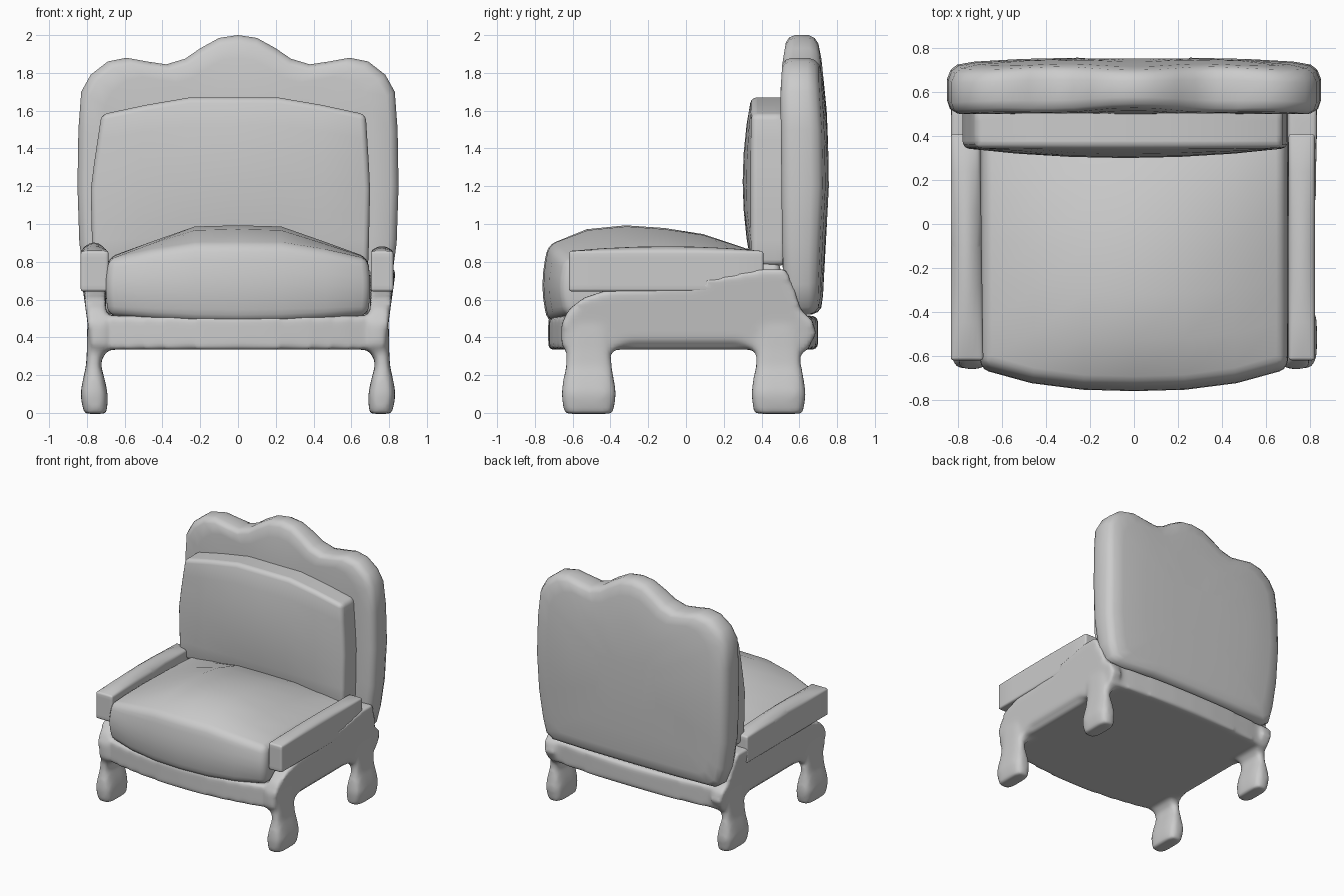
import bpy, bmesh, math
from mathutils import Vector

if "Cube" in bpy.data.objects:
    bpy.data.objects.remove(bpy.data.objects["Cube"])


def interp(pts, t):
    """Piecewise linear lookup in a list of (t, value)."""
    if t <= pts[0][0]:
        return pts[0][1]
    for (a, va), (b, vb) in zip(pts, pts[1:]):
        if t <= b:
            return va + (vb - va) * (t - a) / (b - a)
    return pts[-1][1]


def loft(bm, rings):
    """Skin equal-length rings of points and cap both ends."""
    vs = [[bm.verts.new(p) for p in r] for r in rings]
    n = len(vs[0])
    for a, b in zip(vs, vs[1:]):
        for i in range(n):
            bm.faces.new((a[i], a[(i + 1) % n], b[(i + 1) % n], b[i]))
    bm.faces.new(vs[0])
    bm.faces.new(vs[-1])


def soft_box(shape, cuts):
    """New bmesh: subdivided cube whose (u, v, w) in -1..1 is mapped by shape()."""
    bm = bmesh.new()
    bmesh.ops.create_cube(bm, size=2)
    bmesh.ops.subdivide_edges(bm, edges=bm.edges[:], cuts=cuts, use_grid_fill=True)
    for v in bm.verts:
        v.co = Vector(shape(*v.co))
    return bm


def finish(name, bm, bevel=0.0):
    bmesh.ops.recalc_face_normals(bm, faces=bm.faces[:])
    me = bpy.data.meshes.new(name)
    bm.to_mesh(me)
    bm.free()
    ob = bpy.data.objects.new(name, me)
    bpy.context.collection.objects.link(ob)
    for p in me.polygons:
        p.use_smooth = True
    if bevel:
        m = ob.modifiers.new('bevel', 'BEVEL')
        m.width, m.segments = bevel, 3
        m.limit_method, m.angle_limit = 'ANGLE', math.radians(45)
    return ob


# Frame: bowed seat rail, side panels and four shaped legs, blended together
def rail(u, v, w):
    front, back = -0.73 + 0.10 * u * u, 0.70 - 0.05 * u * u
    return 0.75 * u, front + (back - front) * (v + 1) / 2, 0.425 + 0.09 * w


panel = [(-0.66, 0.36), (-0.66, 0.47), (-0.62, 0.55), (-0.54, 0.61), (-0.42, 0.65),
         (0.0, 0.68), (0.38, 0.76), (0.53, 0.76), (0.57, 0.67), (0.61, 0.54), (0.67, 0.49),
         (0.69, 0.42), (0.65, 0.35), (0.61, 0.31), (0.38, 0.31), (0.34, 0.35),
         (0.28, 0.375), (-0.30, 0.375), (-0.37, 0.35), (-0.40, 0.31), (-0.62, 0.31)]
leg = [(-0.005, 0.755, 0.058, 0.13), (0.04, 0.758, 0.068, 0.138), (0.1, 0.762, 0.073, 0.145),
       (0.17, 0.763, 0.06, 0.137), (0.25, 0.765, 0.04, 0.122), (0.34, 0.755, 0.045, 0.118),
       (0.45, 0.75, 0.05, 0.12)]


def sq(t):
    return math.copysign(abs(t) ** 0.55, t)


bm = soft_box(rail, 7)
for s in (-1, 1):
    loft(bm, [[(s * (x + k * (z - 0.5)), y, z) for y, z in panel]
              for x, k in ((0.70, 0.0), (0.80, 0.14))])
    for yc in (-0.515, 0.49):
        loft(bm, [[(s * (xc + hx * sq(math.cos(a))), yc + hy * sq(math.sin(a)), z)
                   for a in [(i + 0.5) * math.tau / 16 for i in range(16)]]
                  for z, xc, hx, hy in leg])
frame = finish('frame_and_legs', bm)
m = frame.modifiers.new('blend', 'REMESH')
m.mode, m.voxel_size, m.use_smooth_shade = 'VOXEL', 0.018, True
m = frame.modifiers.new('soften', 'SMOOTH')
m.factor, m.iterations = 0.5, 8

# Backrest with a wavy crest
half = [(0.0, 2.0), (0.1, 1.985), (0.2, 1.93), (0.28, 1.875), (0.38, 1.845), (0.48, 1.86),
        (0.59, 1.88), (0.69, 1.86), (0.78, 1.79), (0.83, 1.70), (0.845, 1.5), (0.85, 1.2),
        (0.84, 0.9), (0.81, 0.68), (0.78, 0.56), (0.72, 0.52), (0.4, 0.52), (0.0, 0.52)]
outline = half + [(-x, z) for x, z in half[-2:0:-1]]
back_y = [(0.52, 0.72), (0.8, 0.735), (1.2, 0.757), (1.55, 0.75), (1.85, 0.72), (2.0, 0.70)]
front_y = [(0.52, 0.53), (0.8, 0.51), (1.7, 0.50), (1.85, 0.51), (2.0, 0.535)]
layers = [(0, 0.3), (0, 0.6), (0, 0.85), (0.0, 0.95), (0.08, 0.985), (0.25, 1), (0.7, 1),
          (0.88, 0.98), (0.97, 0.945), (1, 0.85), (1, 0.6), (1, 0.3)]
rings = []
for t, k in layers:
    ring = []
    for x, z in outline:
        z = 1.2 + (z - 1.2) * k
        f, b = interp(front_y, z), interp(back_y, z) - 0.03 * (abs(x * k) / 0.85) ** 3
        ring.append((x * k, f + (b - f) * t, z))
    rings.append(ring)
bm = bmesh.new()
loft(bm, rings)
finish('backrest', bm)


# Back cushion
def back_cushion(u, v, w):
    top = interp([(0, 1.67), (0.34, 1.67), (0.67, 1.63), (1, 1.58)], abs(u))
    z = 0.78 + (top - 0.78) * (w + 1) / 2
    left = interp([(0.78, -0.77), (1.2, -0.78), (1.6, -0.72)], z)
    right = interp([(0.78, 0.69), (1.2, 0.70), (1.6, 0.675)], z)
    front = 0.345 - 0.045 * (1 - u * u) * (1 - w * w)
    return left + (right - left) * (u + 1) / 2, front + (0.53 - front) * (v + 1) / 2, z


finish('back_cushion', soft_box(back_cushion, 5), 0.03)

# Seat cushion, crowned in the middle with a bowed front
crown = [(-0.76, 0.87), (-0.69, 0.915), (-0.55, 0.97), (-0.25, 1.0), (0.1, 0.945),
         (0.32, 0.87), (0.5, 0.80)]


def seat(u, v, w):
    front = -0.76 + 0.10 * abs(u) ** 2.5 + 0.03 * w * w
    y = front + (0.5 - front) * (v + 1) / 2
    k = interp([(0, 0), (0.34, 0.04), (1, 1)], abs(u))
    peak = interp(crown, y)
    top = peak + (0.80 + 0.12 * (peak - 0.8) - peak) * k
    low = 0.48 + 0.035 * u * u
    return u * (0.70 - 0.015 * w * w), y, low + (top - low) * (w + 1) / 2


finish('seat_cushion', soft_box(seat, 5), 0.04)

# Armrests: (name, outer x, inner x at front, inner x at back, crown height)
for name, xo, xf, xb, rise in (('left_armrest', -0.833, -0.685, -0.70, 0.045),
                               ('right_armrest', 0.822, 0.703, 0.703, 0.025)):
    def arm(u, v, w):
        xi = xf + (xb - xf) * (v + 1) / 2
        hump = rise * (1 - u * u) * (1 - v * v) * (w > 0.9)
        return (xo + xi) / 2 + u * abs(xo - xi) / 2, -0.105 + 0.515 * v, 0.75 + 0.107 * w + hump

    finish(name, soft_box(arm, 5), 0.014)
